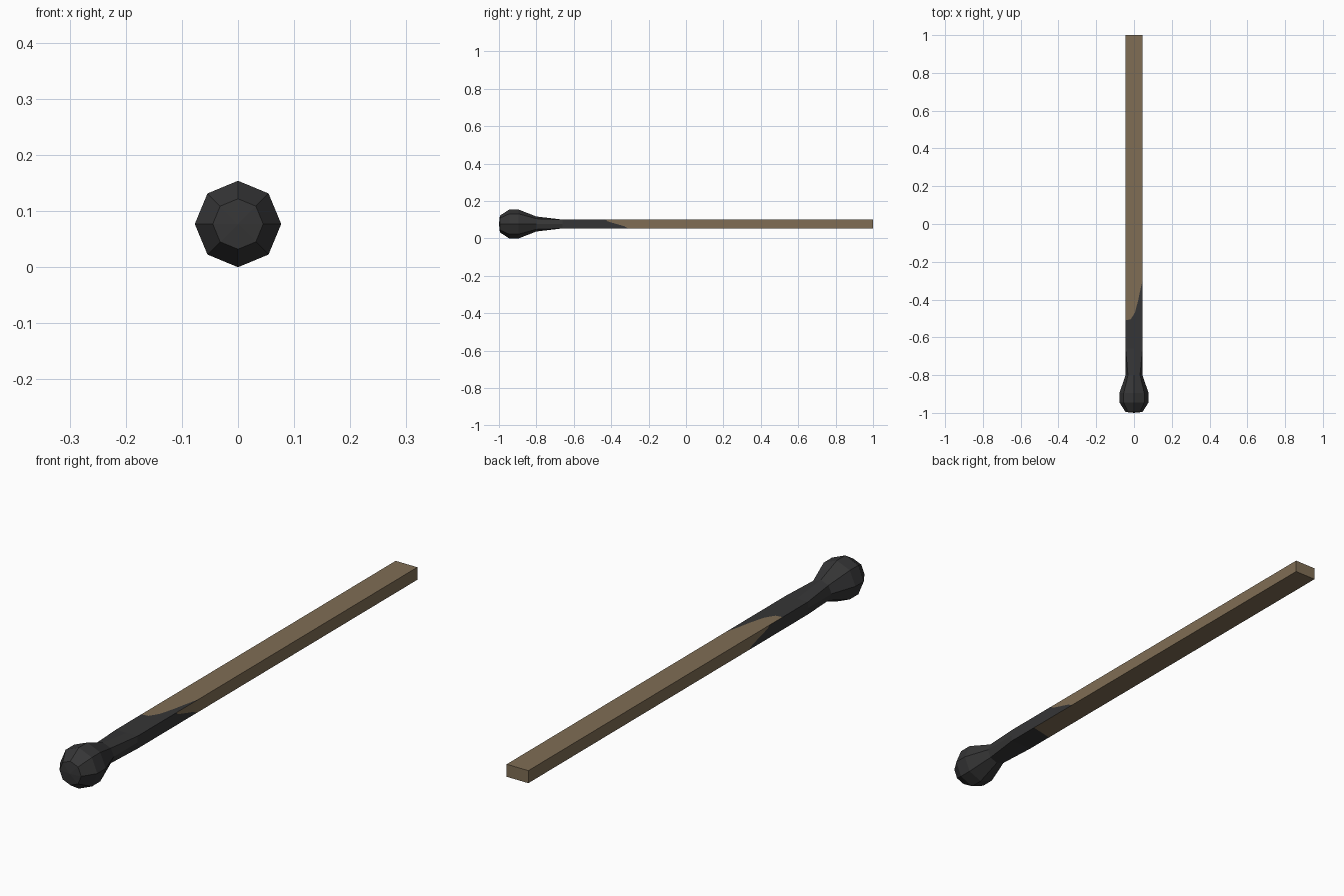
import bpy, bmesh, math
from mathutils import Vector

cube = bpy.data.objects.get("Cube")
if cube:
    bpy.data.objects.remove(cube, do_unlink=True)


def material(name, color):
    m = bpy.data.materials.new(name)
    m.use_nodes = True
    m.diffuse_color = color
    m.node_tree.nodes["Principled BSDF"].inputs["Base Color"].default_value = color
    return m


def finish(name, bm, mats):
    bmesh.ops.remove_doubles(bm, verts=bm.verts, dist=0.0001)
    bmesh.ops.recalc_face_normals(bm, faces=bm.faces)
    mesh = bpy.data.meshes.new(name)
    bm.to_mesh(mesh)
    bm.free()
    for m in mats:
        mesh.materials.append(m)
    bpy.context.collection.objects.link(bpy.data.objects.new(name, mesh))


wood = material("bare wood", (0.215, 0.155, 0.09, 1))
char = material("charred black", (0.036, 0.036, 0.037, 1))

MID = 0.077            # height of the long axis
HX, HZ = 0.045, 0.0235  # half width and half height of the stick
NECK, END = -0.66, 1.0

# Head: octagonal bulb whose tail blends into the rectangular stick
bm = bmesh.new()


def octagon(y, rx, rz):
    return [bm.verts.new((rx * math.cos(k * math.pi / 4), y,
                          MID + rz * math.sin(k * math.pi / 4))) for k in range(8)]


rings = [octagon(y, rx, rz) for y, rx, rz in (
    (-0.995, 0.045, 0.045), (-0.945, 0.077, 0.077),
    (-0.895, 0.077, 0.077), (-0.8, 0.045, 0.04))]
square = [(1, 0), (1, 1), (0, 1), (-1, 1), (-1, 0), (-1, -1), (0, -1), (1, -1)]
rings.append([bm.verts.new((HX * a, NECK, MID + HZ * b)) for a, b in square])
for r, s in zip(rings, rings[1:]):
    for k in range(8):
        n = (k + 1) % 8
        bm.faces.new((r[k], r[n], s[n], s[k]))
tip = bm.verts.new((0, -1, MID))
for k in range(8):
    bm.faces.new((tip, rings[0][k], rings[0][(k + 1) % 8]))
finish("burnt_head", bm, [char])

# Stick: four long panels, each cut by the edge of the burn
bm = bmesh.new()


def panel(a, b, cut):
    a, b = Vector(a), Vector(b)

    def point(t, y):
        p = a.lerp(b, t)
        return bm.verts.new((p.x * HX, y, MID + p.y * HZ))

    for index, y in ((0, END), (1, NECK)):
        for (t, y1), (u, y2) in zip(cut, cut[1:]):
            f = bm.faces.new((point(t, y1), point(u, y2), point(u, y), point(t, y)))
            f.material_index = index


side_cut = [(0, -0.43), (0.2, -0.42), (0.45, -0.38), (0.75, -0.33), (1, -0.31)]
panel((-1, 1), (1, 1), [(0, -0.51), (0.3, -0.505), (0.55, -0.47),
                        (0.73, -0.41), (0.87, -0.35), (1, -0.3)])
panel((-1, -1), (1, -1), [(0, -0.55), (0.5, -0.54), (1, -0.53)])
for s in (-1, 1):
    panel((s, 1), (s, -1), side_cut)
bm.faces.new([bm.verts.new((HX * a, END, MID + HZ * b)) for a, b in square[1::2]])
finish("stick", bm, [wood, char])
